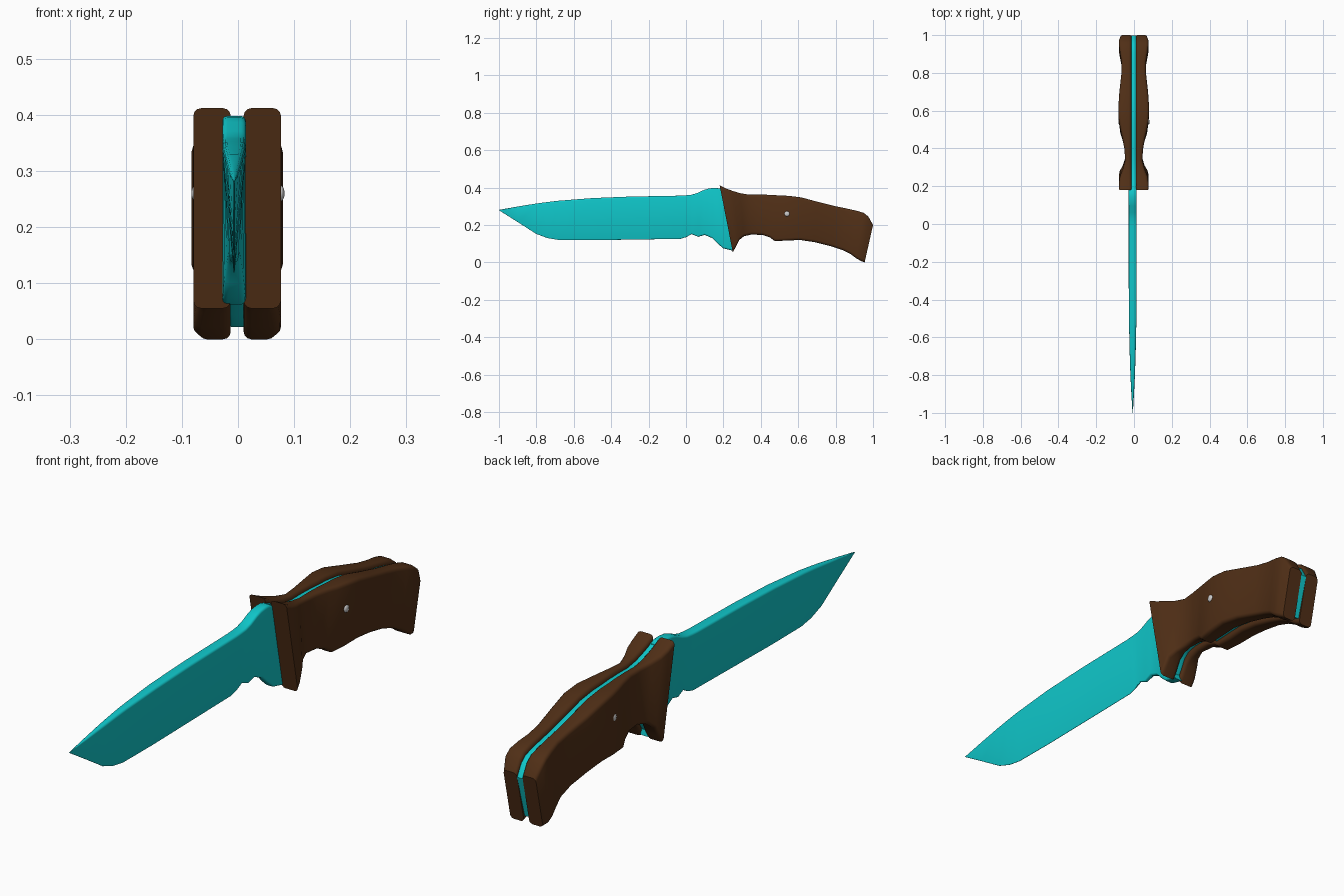
import bpy, bmesh, math
from mathutils import Vector

if "Cube" in bpy.data.objects:
    bpy.data.objects.remove(bpy.data.objects["Cube"])


def material(name, color):
    m = bpy.data.materials.new(name)
    m.diffuse_color = (*color, 1)
    m.use_nodes = True
    m.node_tree.nodes["Principled BSDF"].inputs["Base Color"].default_value = m.diffuse_color
    return m


def section(top, bot, xt, xb, r):
    """Rounded slanted section; xt / xb are the (min, max) x at top and bottom."""
    top, bot = Vector((0, *top)), Vector((0, *bot))
    length = (top - bot).length
    up = (top - bot).normalized()
    pts = []
    corners = ((bot, xb[1], -1, 1, xb, 270), (top, xt[1], 1, 1, xt, 0),
               (top, xt[0], 1, -1, xt, 90), (bot, xb[0], -1, -1, xb, 180))
    for base, x, sv, sx, span, start in corners:
        rad = min(r, (span[1] - span[0]) * 0.45, length * 0.3)
        for k in range(4):
            a = math.radians(start + 30 * k)
            p = base + up * (rad * math.sin(a) - sv * rad)
            p.x = x - sx * rad + rad * math.cos(a)
            pts.append(p)
    return pts


def finish(obj, mat=None, angle=35):
    if mat:
        obj.data.materials.append(mat)
    bpy.ops.object.select_all(action='DESELECT')
    obj.select_set(True)
    bpy.context.view_layer.objects.active = obj
    bpy.ops.object.shade_smooth_by_angle(angle=math.radians(angle))


def loft(name, rings, x, mat):
    bm = bmesh.new()
    loops = [[bm.verts.new(p) for p in ring] for ring in rings]
    for a, b in zip(loops, loops[1:]):
        for i in range(len(a)):
            j = (i + 1) % len(a)
            bm.faces.new((a[i], a[j], b[j], b[i]))
    bm.faces.new(loops[0])
    bm.faces.new(loops[-1])
    bmesh.ops.recalc_face_normals(bm, faces=bm.faces)
    mesh = bpy.data.meshes.new(name)
    bm.to_mesh(mesh)
    bm.free()
    obj = bpy.data.objects.new(name, mesh)
    bpy.context.collection.objects.link(obj)
    obj.location.x = x
    finish(obj, mat)
    return obj


teal = material("teal_steel", (0.005, 0.58, 0.6))
brown = material("brown_wood", (0.08, 0.028, 0.008))

# Blade: top y, top z, bottom y, bottom z, half thickness at spine and edge
blade = [
    (-1.0, .281, -1.0, .279, .001, .001), (-.9, .299, -.9, .216, .007, .001),
    (-.8, .315, -.8, .152, .012, .001), (-.74, .323, -.74, .13, .014, .001),
    (-.68, .33, -.68, .12, .016, .001), (-.5, .344, -.5, .119, .02, .001),
    (-.3, .352, -.3, .122, .021, .001), (-.03, .357, -.03, .126, .021, .001),
    (0, .359, 0, .135, .021, .002), (.03, .362, .03, .151, .021, .004),
    (.06, .371, .065, .137, .021, .007), (.095, .387, .1, .147, .021, .01),
    (.12, .395, .14, .13, .021, .013), (.145, .398, .17, .1, .021, .017),
    (.165, .398, .2, .075, .021, .02), (.2, .388, .255, .062, .021, .021)]
loft("blade", [section((a, b), (c, d), (-t, t), (-e, e), .009)
               for a, b, c, d, t, e in blade], -.007, teal)

# Handle: top y, top z, bottom y, bottom z, outer half width
handle = [
    (.18, .412, .25, .055, .078), (.215, .395, .265, .08, .078),
    (.25, .382, .285, .12, .073), (.29, .37, .31, .14, .058),
    (.34, .362, .35, .149, .045), (.40, .363, .41, .147, .05),
    (.46, .361, .45, .133, .061), (.5, .358, .475, .114, .07),
    (.55, .356, .54, .117, .079), (.62, .347, .61, .12, .0815),
    (.70, .325, .69, .108, .076), (.80, .30, .78, .085, .065),
    (.86, .288, .84, .065, .065), (.91, .277, .88, .045, .073),
    (.95, .265, .91, .022, .078), (.975, .245, .935, .008, .078),
    (1.0, .2, .955, .0, .068)]
scales = loft("handle_scales", [section((a, b), (c, d), (.0115, w), (.0115, w), .014)
                                for a, b, c, d, w in handle], -.0015, brown)
scales.modifiers.new("mirror", 'MIRROR')

# Tang sandwiched between the scales, slightly recessed
loft("tang", [section((a - .003, b - .015), (c - .003, d + .022), (-.0125, .0125),
                      (-.0125, .0125), .003)
              for a, b, c, d, w in handle], -.0015, teal)

# Domed rivets on both sides
for side, x in (("right", .076), ("left", -.076)):
    bpy.ops.mesh.primitive_uv_sphere_add(segments=20, ring_count=12, radius=1,
                                         location=(x, .54, .26))
    rivet = bpy.context.object
    rivet.name = "rivet_" + side
    rivet.scale = (.007, .014, .014)
    finish(rivet)
